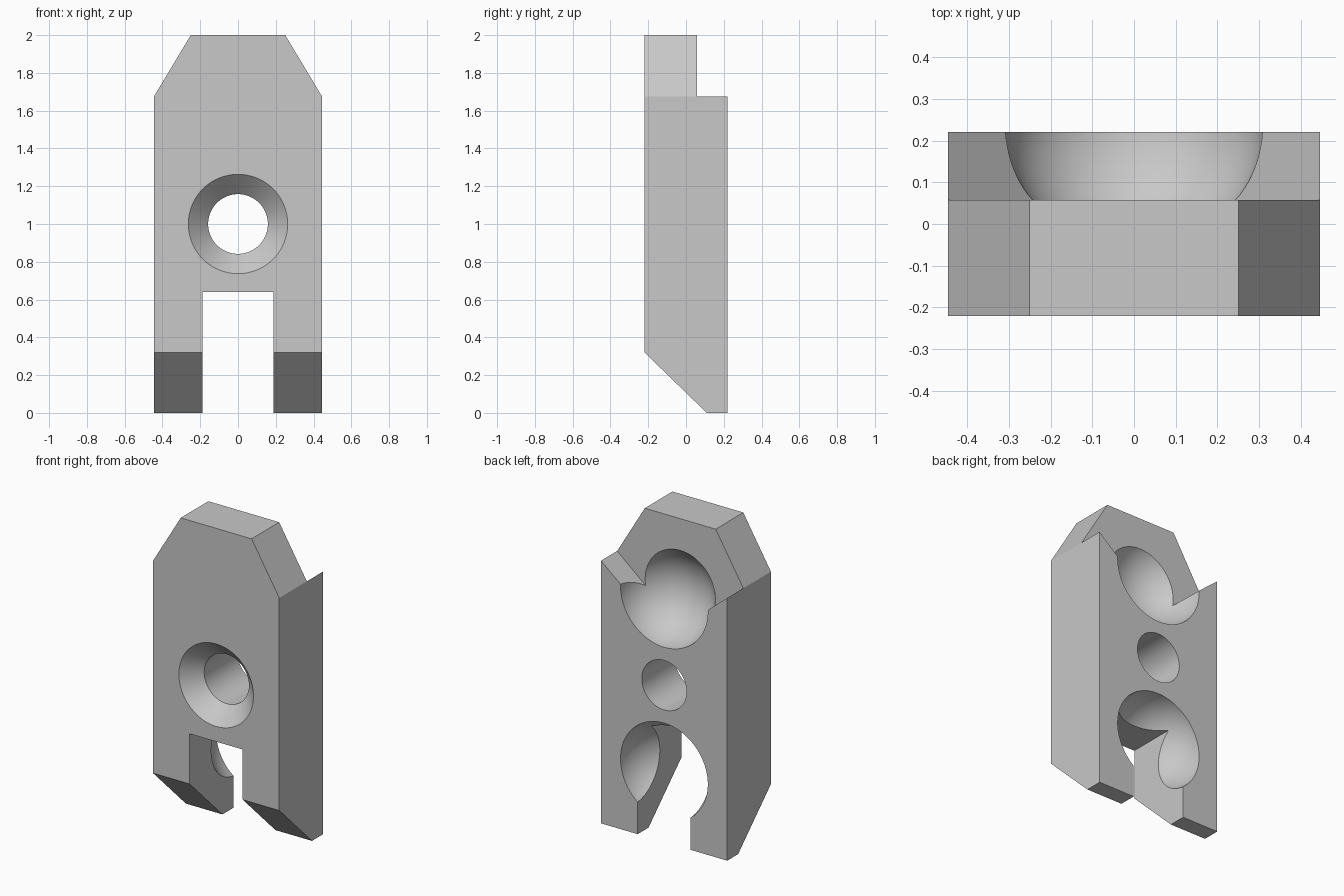
import bpy, bmesh, math
from mathutils import Vector

cube = bpy.data.objects.get("Cube")
if cube:
    bpy.data.objects.remove(cube, do_unlink=True)

HALF_W, HALF_D = 0.445, 0.22
SHOULDER = 1.675
BALL_R, BALL_Y = 0.309, 0.243

grey = bpy.data.materials.new("plain grey")
grey.use_nodes = True
colour = (0.58, 0.58, 0.58, 1)
grey.diffuse_color = colour
grey.node_tree.nodes["Principled BSDF"].inputs["Base Color"].default_value = colour


def finish(name, bm):
    bmesh.ops.recalc_face_normals(bm, faces=bm.faces)
    mesh = bpy.data.meshes.new(name)
    bm.to_mesh(mesh)
    bm.free()
    mesh.materials.append(grey)
    obj = bpy.data.objects.new(name, mesh)
    bpy.context.collection.objects.link(obj)
    return obj


def prism(name, points, move):
    """Extrude a closed outline of 3D points along a vector."""
    bm = bmesh.new()
    face = bm.faces.new([bm.verts.new(p) for p in points])
    new = bmesh.ops.extrude_face_region(bm, geom=[face])["geom"]
    verts = [g for g in new if isinstance(g, bmesh.types.BMVert)]
    bmesh.ops.translate(bm, verts=verts, vec=Vector(move))
    return finish(name, bm)


def lathe_y(name, profile, z, steps=96):
    """Spin (radius, y) points around an axis parallel to y at height z."""
    bm = bmesh.new()
    verts = [bm.verts.new((r, y, z)) for r, y in profile]
    edges = [bm.edges.new(pair) for pair in zip(verts, verts[1:])]
    bmesh.ops.spin(bm, geom=verts + edges, cent=(0, 0, z), axis=(0, 1, 0),
                   angle=math.tau, steps=steps)
    bmesh.ops.remove_doubles(bm, verts=bm.verts, dist=1e-5)
    return finish(name, bm)


# Main plate with a tapered top
half = [(HALF_W, 0), (HALF_W, SHOULDER), (0.25, 2)]
outline = half + [(-x, z) for x, z in reversed(half)]
body = prism("clamp_plate", [(x, -HALF_D, z) for x, z in outline],
             (0, 2 * HALF_D, 0))

cutters = []

# Sloped front of the feet
cutters.append(prism("foot_bevel_cutter",
                     [(-1, -0.55, 0.64), (-1, 0.44, -0.32), (-1, -0.55, -0.32)],
                     (2, 0, 0)))

# V-shaped step at the back of the top
slope = 0.83
low = SHOULDER - slope * HALF_W
step = [(0, low), (0.6, low + slope * 0.6), (0.6, 2.2),
        (-0.6, 2.2), (-0.6, low + slope * 0.6)]
cutters.append(prism("step_cutter", [(x, 0.058, z) for x, z in step], (0, 0.5, 0)))

# Slot between the feet
slot = [(-0.187, -0.2), (0.187, -0.2), (0.187, 0.64), (-0.187, 0.64)]
cutters.append(prism("slot_cutter", [(x, -0.5, z) for x, z in slot], (0, 1, 0)))

# Countersunk screw hole
cutters.append(lathe_y("hole_cutter",
                       [(0, -0.32), (0.363, -0.32), (0.158, -0.115),
                        (0.158, 0.4), (0, 0.4)], 1.0))

# Ball sockets in the back
arc = [(BALL_R * math.sin(math.pi * i / 48),
        BALL_Y - BALL_R * math.cos(math.pi * i / 48)) for i in range(49)]
for name, z in (("lower_socket_cutter", 0.45), ("upper_socket_cutter", 1.55)):
    cutters.append(lathe_y(name, arc, z))

# Cut everything out of the plate
bpy.ops.object.select_all(action='DESELECT')
bpy.context.view_layer.objects.active = body
body.select_set(True)
for cutter in cutters:
    cutter.hide_render = True
    mod = body.modifiers.new(cutter.name, 'BOOLEAN')
    mod.operation = 'DIFFERENCE'
    mod.solver = 'EXACT'
    mod.object = cutter
    bpy.ops.object.modifier_apply(modifier=mod.name)
    bpy.data.objects.remove(cutter, do_unlink=True)

bpy.ops.object.shade_smooth_by_angle(angle=math.radians(25))
